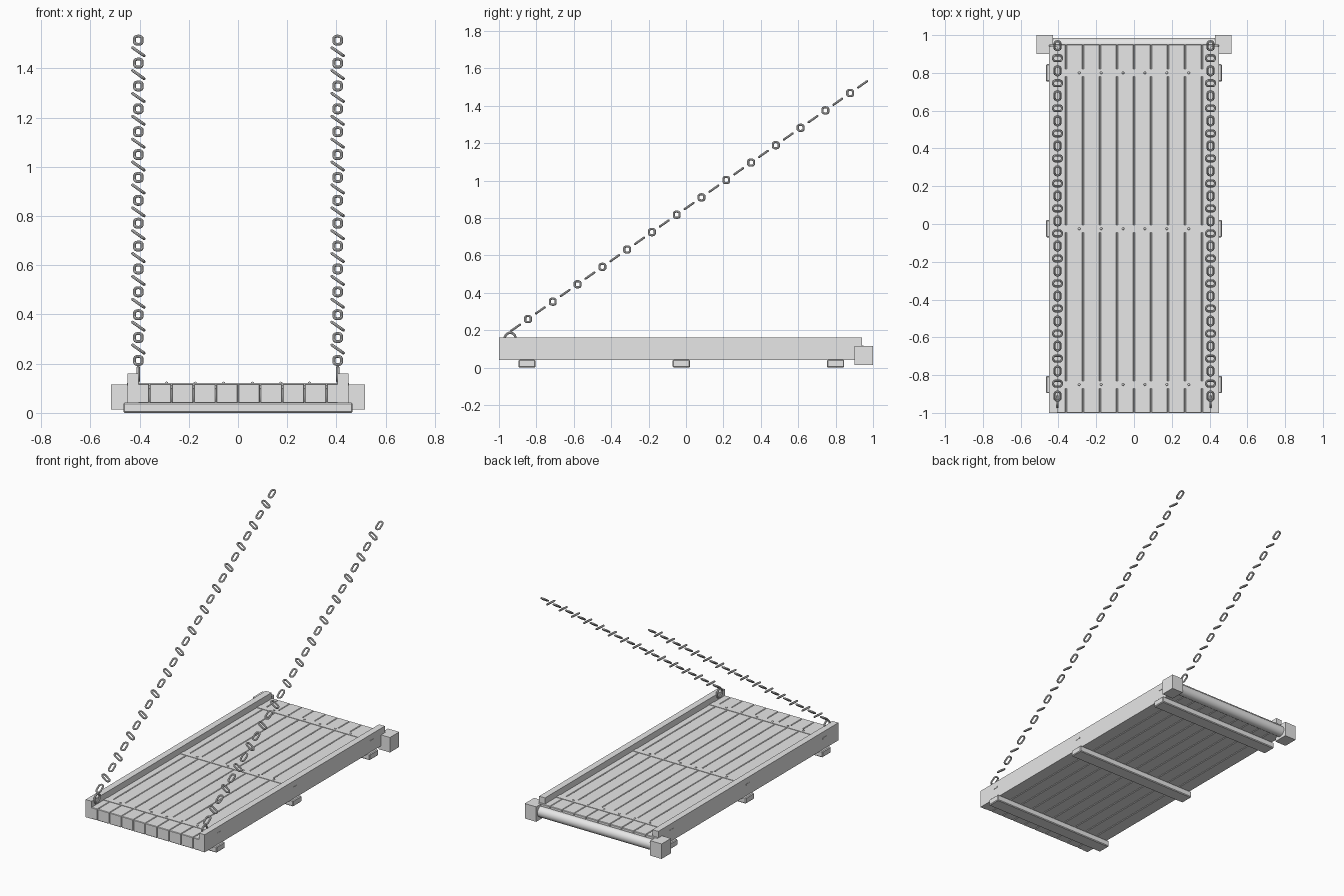
import bpy, bmesh, math
from mathutils import Matrix, Vector

if "Cube" in bpy.data.objects:
    bpy.data.objects.remove(bpy.data.objects["Cube"])

grey = bpy.data.materials.new("weathered grey")
grey.diffuse_color = (0.8, 0.8, 0.8, 1)
grey.use_nodes = True
grey.node_tree.nodes["Principled BSDF"].inputs["Base Color"].default_value = grey.diffuse_color


def finish(bm, name, smooth=False):
    bmesh.ops.recalc_face_normals(bm, faces=bm.faces)
    me = bpy.data.meshes.new(name)
    bm.to_mesh(me)
    bm.free()
    me.materials.append(grey)
    ob = bpy.data.objects.new(name, me)
    bpy.context.collection.objects.link(ob)
    if smooth:
        bpy.ops.object.select_all(action='DESELECT')
        ob.select_set(True)
        bpy.context.view_layer.objects.active = ob
        bpy.ops.object.shade_smooth_by_angle(angle=math.radians(40))
    return ob


def box(name, lo, hi, bevel=0.0):
    lo, hi = Vector(lo), Vector(hi)
    bm = bmesh.new()
    m = Matrix.Translation((lo + hi) / 2) @ Matrix.Diagonal((*(hi - lo), 1))
    bmesh.ops.create_cube(bm, size=1, matrix=m)
    if bevel:
        bmesh.ops.bevel(bm, geom=bm.edges[:], offset=bevel, segments=1, affect='EDGES')
    return finish(bm, name)


def add_ring(bm, matrix, major, minor, stretch=0.0, n=16, k=8):
    """Ring in the local xy plane, pulled apart along local y into an oval link."""
    rows = []
    for i in range(n):
        a = 2 * math.pi * (i + 0.5) / n
        row = []
        for j in range(k):
            b = 2 * math.pi * j / k
            r = major + minor * math.cos(b)
            y = r * math.sin(a) + math.copysign(stretch, math.sin(a))
            row.append(bm.verts.new(matrix @ Vector((r * math.cos(a), y, minor * math.sin(b)))))
        rows.append(row)
    for i in range(n):
        p, q = rows[i], rows[(i + 1) % n]
        for j in range(k):
            bm.faces.new((p[j], q[j], q[(j + 1) % k], p[(j + 1) % k]))


# Deck planks
for i in range(10):
    x = -0.45 + 0.09 * i
    box("deck_plank", (x + 0.001, -1.0, 0.04), (x + 0.089, 0.95, 0.118), 0.003)

# Raised side rails, hinge blocks
for s in (-1, 1):
    xs = sorted((s * 0.405, s * 0.449))
    box("side_rail", (xs[0], -1.0, 0.04), (xs[1], 0.94, 0.16))
    xs = sorted((s * 0.43, s * 0.516))
    box("hinge_block", (xs[0], 0.90, 0.013), (xs[1], 1.0, 0.115))

# Hinge axle
bm = bmesh.new()
bmesh.ops.create_cone(bm, cap_ends=True, segments=24, radius1=0.036, radius2=0.036, depth=0.88,
                      matrix=Matrix.Translation((0, 0.95, 0.065)) @ Matrix.Rotation(math.pi / 2, 4, 'Y'))
finish(bm, "hinge_axle", True)

# Cross beams below, iron straps and nails on top
for y in (-0.85, -0.025, 0.80):
    box("cross_beam", (-0.466, y - 0.046, 0), (0.466, y + 0.046, 0.042), 0.005)
    box("iron_strap", (-0.451, y - 0.02, 0.112), (0.451, y + 0.02, 0.121))
    bm = bmesh.new()
    for i in range(6):
        bmesh.ops.create_uvsphere(bm, u_segments=10, v_segments=6, radius=0.007,
                                  matrix=Matrix.Translation((-0.29 + 0.116 * i, y, 0.12)))
    finish(bm, "strap_nails", True)

# Chains: oval links alternate by a quarter turn about the vertical
slope = math.atan2(0.0929, 0.1325)
tilt = Matrix.Rotation(slope, 4, 'X')
turn = Matrix.Rotation(math.pi / 2, 4, 'Z')
for s in (-1, 1):
    bm = bmesh.new()
    for i in range(29):
        pos = Matrix.Translation((s * 0.405, -0.911 + 0.06625 * i, 0.213 + 0.04647 * i))
        add_ring(bm, pos @ (turn @ tilt if i % 2 else tilt), 0.0155, 0.006, 0.0135)
    finish(bm, "chain", True)
    # Anchor ring on the rail
    bm = bmesh.new()
    pos = Matrix.Translation((s * 0.405, -0.94, 0.157))
    add_ring(bm, pos @ Matrix.Rotation(math.pi / 2, 4, 'Y'), 0.029, 0.0065)
    finish(bm, "anchor_ring", True)
